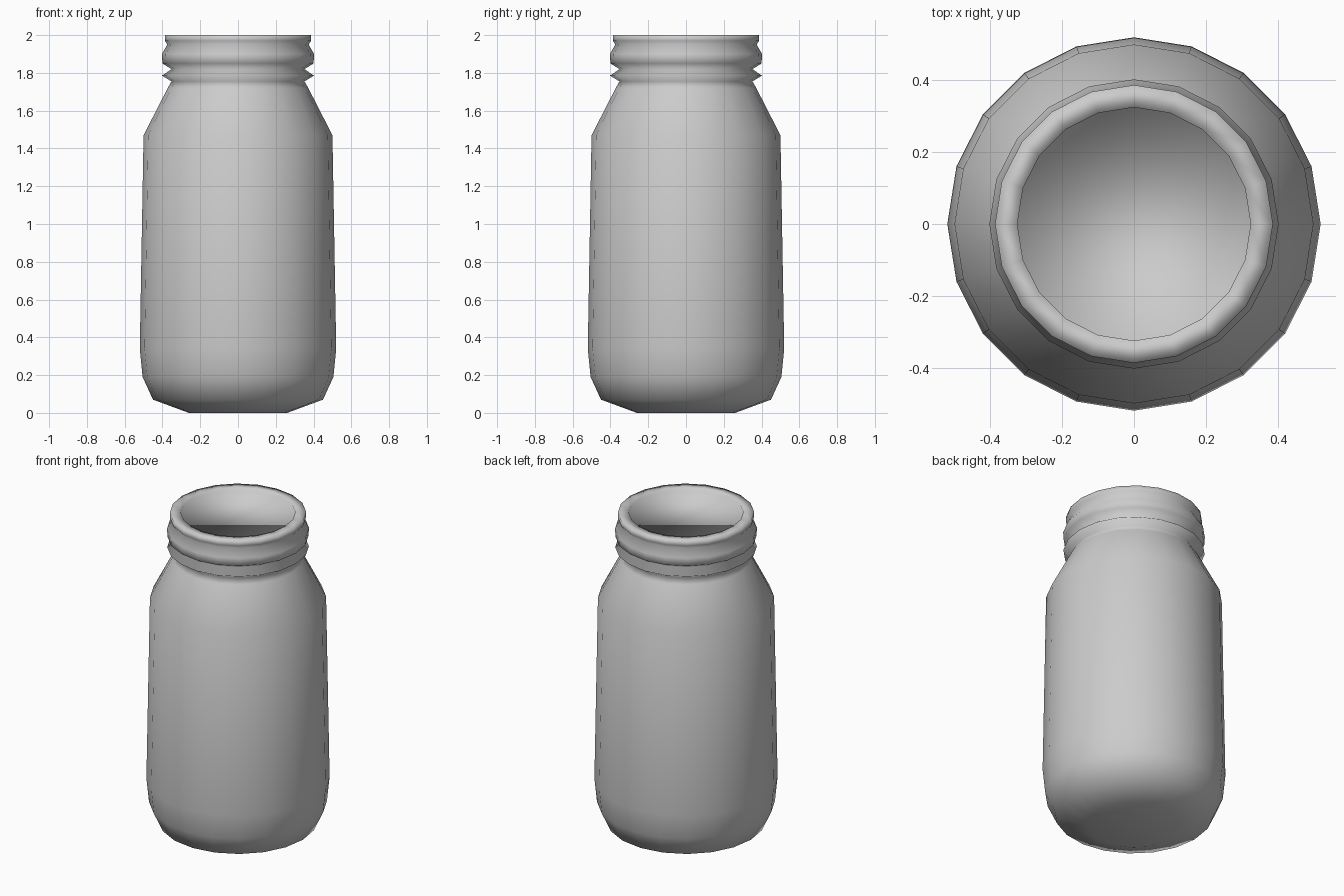
import bpy, bmesh
from math import cos, sin, tau

if "Cube" in bpy.data.objects:
    bpy.data.objects.remove(bpy.data.objects["Cube"])

SIDES = 20

def lathe(name, profile):
    """Revolve (radius, height) points; both ends are closed with flat caps."""
    bm = bmesh.new()
    rings = [[bm.verts.new((r * cos(tau * i / SIDES), r * sin(tau * i / SIDES), z))
              for i in range(SIDES)] for r, z in profile]
    for low, high in zip(rings, rings[1:]):
        for i in range(SIDES):
            j = (i + 1) % SIDES
            bm.faces.new((low[i], low[j], high[j], high[i]))
    bm.faces.new(rings[0][::-1])
    bm.faces.new(rings[-1])
    bmesh.ops.recalc_face_normals(bm, faces=bm.faces)
    for face in bm.faces:
        face.smooth = True
    mesh = bpy.data.meshes.new(name)
    bm.to_mesh(mesh)
    bm.free()
    obj = bpy.data.objects.new(name, mesh)
    bpy.context.collection.objects.link(obj)
    return obj

# Rounded base, nearly straight body and sloping shoulder
body = [(0.26, 0.0), (0.45, 0.07), (0.505, 0.19), (0.52, 0.34),
        (0.50, 1.47), (0.372, 1.72)]
# Neck with a collar ridge and a thread band
neck = [(0.352, 1.755), (0.402, 1.785), (0.352, 1.82), (0.40, 1.85),
        (0.403, 1.90), (0.374, 1.95)]
# Rim with a shallow recessed mouth
rim = [(0.387, 1.97), (0.387, 2.0), (0.325, 2.0), (0.325, 1.985)]

lathe("jar", body + neck + rim)
